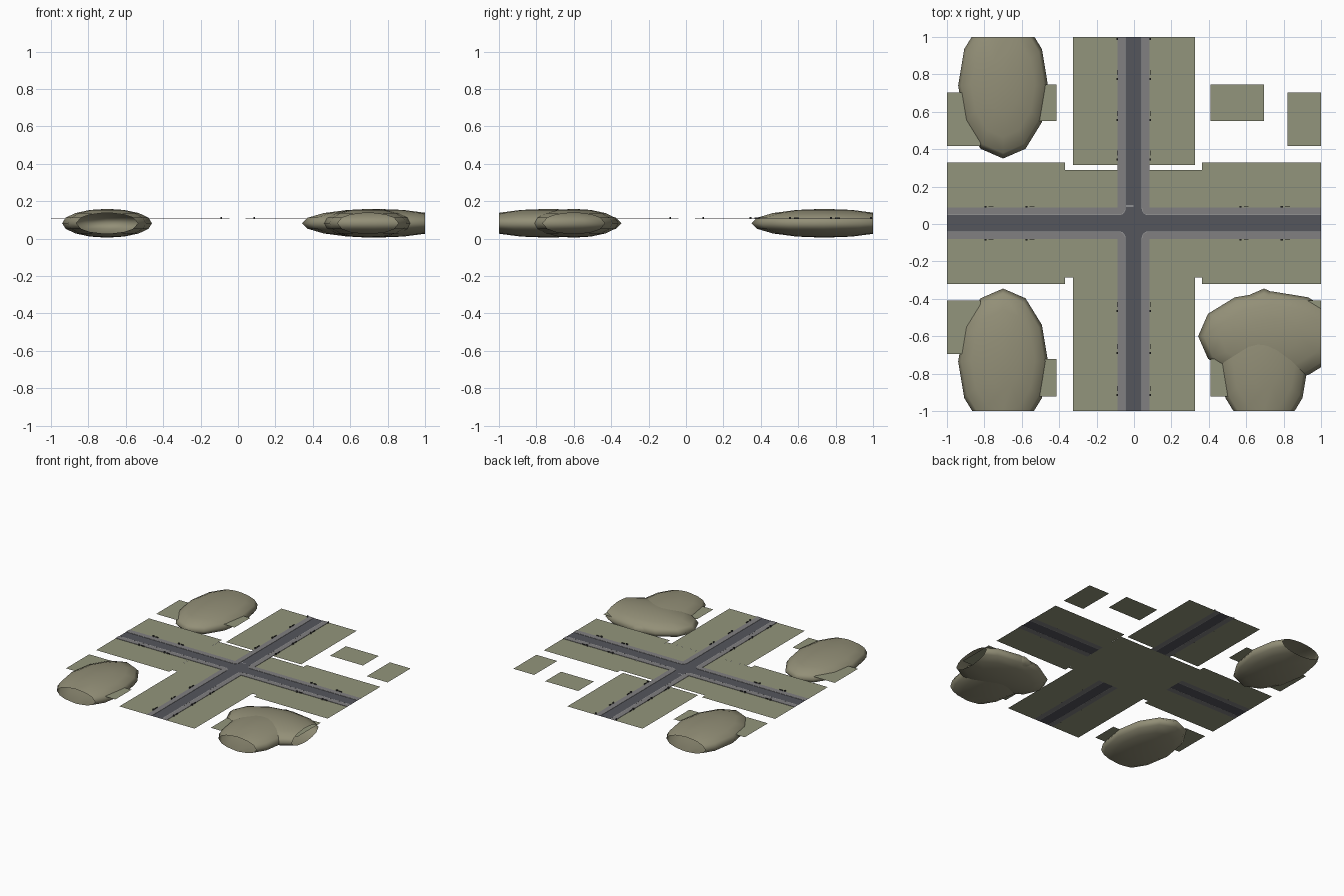
import bpy, bmesh, math
from mathutils import Vector

if "Cube" in bpy.data.objects:
    bpy.data.objects.remove(bpy.data.objects["Cube"])

def material(name, r, g, b):
    m = bpy.data.materials.new(name)
    m.diffuse_color = (r, g, b, 1)
    m.use_nodes = True
    m.node_tree.nodes["Principled BSDF"].inputs["Base Color"].default_value = m.diffuse_color
    return m

GRASS = material("grass", .29, .30, .20)
HILL = material("hill", .29, .275, .185)
ASPHALT = material("asphalt", .09, .092, .108)
PAVING = material("paving", .22, .215, .22)
KERB = material("kerb", .36, .36, .36)
WHITE = material("paint", .6, .6, .6)
DARK = material("dark_metal", .04, .04, .04)

CX, CY = -.002, .004           # crossing centre
Z = .1045                      # ground level
IN, OUT = .046, .085           # pavement inner and outer distance from road centre

def finish(bm, name, mat):
    me = bpy.data.meshes.new(name)
    bm.to_mesh(me)
    bm.free()
    me.materials.append(mat)
    ob = bpy.data.objects.new(name, me)
    bpy.context.collection.objects.link(ob)
    return ob

def plates(name, mat, rects, z):
    bm = bmesh.new()
    for x0, x1, y0, y1 in rects:
        bm.faces.new([bm.verts.new((x, y, z)) for x, y in
                      ((x0, y0), (x1, y0), (x1, y1), (x0, y1))])
    return finish(bm, name, mat)

def box(bm, c, s):
    vs = bmesh.ops.create_cube(bm, size=1)["verts"]
    bmesh.ops.scale(bm, vec=s, verts=vs)
    bmesh.ops.translate(bm, vec=c, verts=vs)

# Grass strips beside the roads, with a solid square under the crossing
west, east, north, south = CX - OUT, CX + OUT, CY + OUT, CY - OUT
plates("grass_verges", GRASS, [
    (-.325, west, .315, 1), (east, .325, .315, 1),
    (-.325, west, -1, -.285), (east, .325, -1, -.285),
    (-1, -.368, north, .328), (.364, 1, north, .328),
    (-1, -.368, -.322, south), (.364, 1, -.322, south)], Z)
plates("grass_centre", GRASS, [(-.368, .364, -.285, .29)], Z - .0003)

# Small loose grass plots in the four quarters
plates("grass_plots", GRASS, [
    (.41, .695, .55, .745), (.82, 1, .418, .703),
    (-.70, -.415, .55, .745), (-1, -.82, .418, .703),
    (.41, .695, -.922, -.722), (.82, 1, -.695, -.408),
    (-.70, -.415, -.922, -.722), (-1, -.82, -.695, -.408)], Z)

# Road surfaces: one through road, two arms
R = IN + .036
plates("road_surface", ASPHALT, [
    (-1, CX - R, CY - IN, CY + IN), (CX + R, 1, CY - IN, CY + IN),
    (CX - IN, CX + IN, CY + R, 1), (CX - IN, CX + IN, -1, CY - R),
    (CX - R, CX + R, CY - R, CY + R)], Z + .0006)
plates("stop_line", WHITE, [(CX - IN + .004, CX, .094, .099)], Z + .001)

# Pavement and kerb: L-shaped corners with a rounded inner edge
def inner_edge(d, r, ex, ey):
    c = d + r
    arc = [(c - r * math.cos(math.radians(a)), c - r * math.sin(math.radians(a)))
           for a in range(0, 91, 15)]
    return [(d, ey)] + arc + [(ex, d)]

def corner(name, mat, sx, sy, inner, outer, top):
    bm = bmesh.new()
    def ring(z):
        return [[bm.verts.new((CX + sx * x, CY + sy * y, z)) for x, y in path]
                for path in (inner, outer)]
    lo, hi = ring(Z), ring(top)
    for i in range(len(inner) - 1):
        bm.faces.new((hi[0][i], hi[0][i + 1], hi[1][i + 1], hi[1][i]))
        bm.faces.new((lo[0][i], lo[0][i + 1], hi[0][i + 1], hi[0][i]))
        bm.faces.new((lo[1][i], lo[1][i + 1], hi[1][i + 1], hi[1][i]))
        bm.faces.new((lo[0][i], lo[0][i + 1], lo[1][i + 1], lo[1][i]))
    bmesh.ops.recalc_face_normals(bm, faces=bm.faces)
    finish(bm, name, mat)

for sx, wx in ((1, "east"), (-1, "west")):
    for sy, wy in ((1, "north"), (-1, "south")):
        ex, ey = 1 - sx * CX, 1 - sy * CY
        kerb_in = inner_edge(IN - .003, .036, ex, ey)
        pave_in = inner_edge(IN, .033, ex, ey)
        pave_out = inner_edge(OUT, .001, ex, ey)
        corner(f"kerb_{wy}_{wx}", KERB, sx, sy, kerb_in, pave_in, Z + .003)
        corner(f"pavement_{wy}_{wx}", PAVING, sx, sy, pave_in, pave_out, Z + .0028)

# Street furniture: a bin and a low bench repeated along each pavement
bm = bmesh.new()
for side in (-1, 1):
    for t in (-.915, -.69, -.465, .345, .555, .775, .99):
        x = CX + side * .088
        box(bm, (x, t, Z + .006), (.008, .011, .012))
        if t < .95:
            box(bm, (x, t + .035, Z + .005), (.003, .026, .008))
    for t in (-.795, -.575, .57, .79):
        y = CY + side * .088
        box(bm, (t, y, Z + .006), (.011, .008, .012))
        box(bm, (t + .03, y, Z + .005), (.026, .003, .008))
finish(bm, "street_furniture", DARK)

# Hills: flattened 12-sided spheres, cut open at the tile border
def hill(name, x, y, rx, ry):
    bm = bmesh.new()
    bmesh.ops.create_uvsphere(bm, u_segments=12, v_segments=8, radius=1)
    bmesh.ops.scale(bm, vec=(rx, ry, .077), verts=bm.verts)
    bmesh.ops.translate(bm, vec=(x, y, .082), verts=bm.verts)
    for n in ((1, 0, 0), (-1, 0, 0), (0, 1, 0), (0, -1, 0)):
        bmesh.ops.bisect_plane(bm, geom=bm.verts[:] + bm.edges[:] + bm.faces[:],
                               plane_co=Vector(n), plane_no=n, clear_outer=True)
    for f in bm.faces:
        f.smooth = True
    finish(bm, name, HILL)

hill("hill_north_west", -.70, .74, .24, .39)
hill("hill_south_west", -.70, -.735, .24, .39)
hill("hill_south_east", .695, -.735, .238, .39)
hill("hill_south_east_side", .735, -.60, .392, .24)
